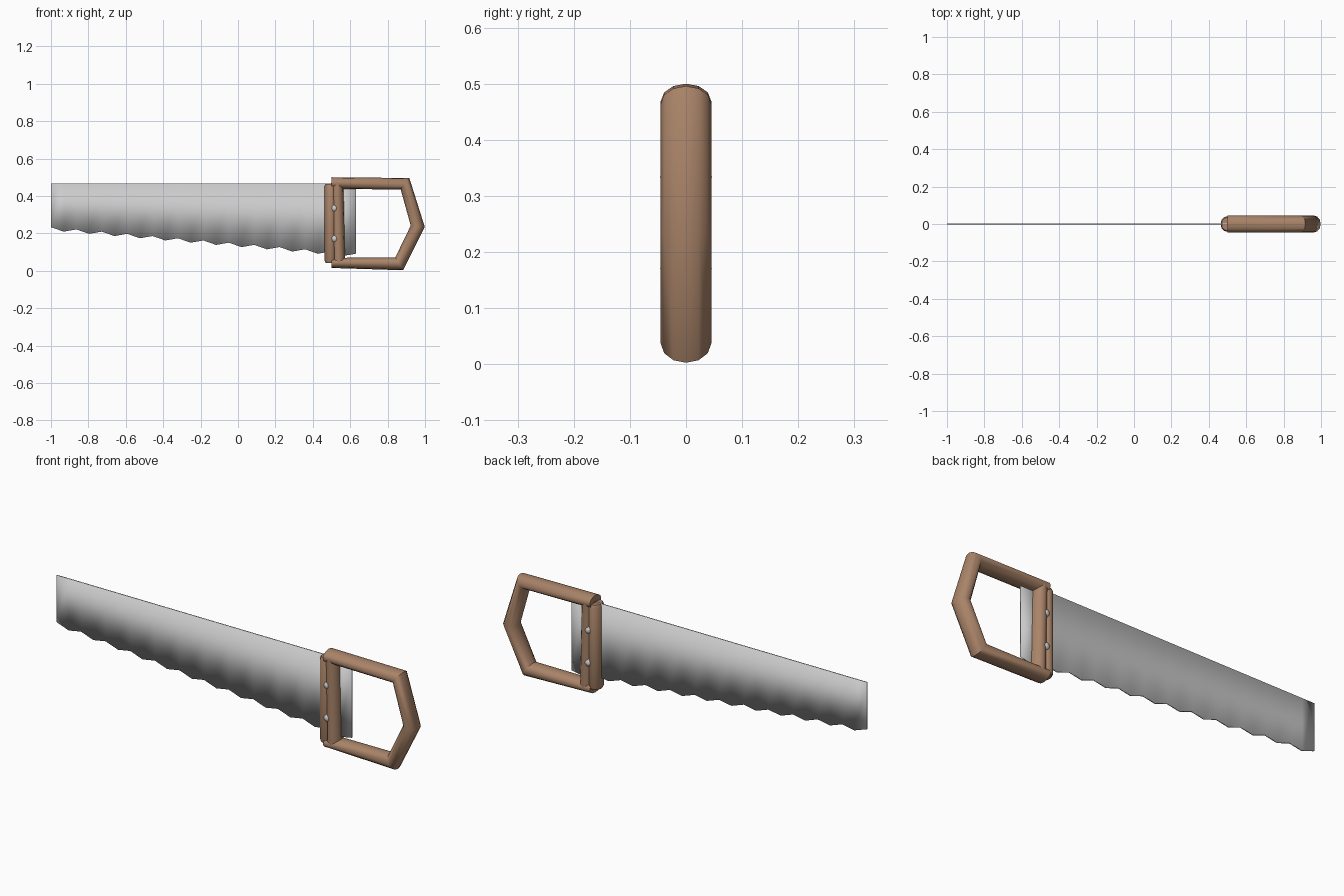
import bpy, bmesh
from math import sin, cos, pi, radians
from mathutils import Vector

if "Cube" in bpy.data.objects:
    bpy.data.objects.remove(bpy.data.objects["Cube"])

wood = bpy.data.materials.new("wood")
wood.diffuse_color = (0.40, 0.23, 0.14, 1)
wood.use_nodes = True
wood.node_tree.nodes["Principled BSDF"].inputs["Base Color"].default_value = wood.diffuse_color


def finish(name, bm, mat=None, angle=50):
    bmesh.ops.recalc_face_normals(bm, faces=bm.faces)
    me = bpy.data.meshes.new(name)
    bm.to_mesh(me)
    bm.free()
    ob = bpy.data.objects.new(name, me)
    bpy.context.collection.objects.link(ob)
    if mat:
        me.materials.append(mat)
    bpy.ops.object.select_all(action='DESELECT')
    ob.select_set(True)
    bpy.context.view_layer.objects.active = ob
    bpy.ops.object.shade_smooth_by_angle(angle=radians(angle))
    return ob


def tube(name, path, depth, sides=12):
    """Mitred oval tube in the xz plane; path holds (x, z, half width, depth scale)."""
    bm = bmesh.new()
    pts = [Vector((p[0], p[1])) for p in path]
    rings = []
    for i, p in enumerate(pts):
        d1 = (p - pts[i - 1]).normalized() if i else (pts[1] - p).normalized()
        d2 = (pts[i + 1] - p).normalized() if i < len(pts) - 1 else d1
        t = (d1 + d2).normalized()
        n = Vector((-t.y, t.x)) / t.dot(d1)
        w, s = path[i][2], path[i][3]
        ring = []
        for k in range(sides):
            a = 2 * pi * k / sides
            q = p + n * w * cos(a)
            ring.append(bm.verts.new((q.x, depth * s * sin(a), q.y)))
        rings.append(ring)
    for r, q in zip(rings, rings[1:]):
        for k in range(sides):
            j = (k + 1) % sides
            bm.faces.new((r[k], r[j], q[j], q[k]))
    bm.faces.new(rings[0])
    bm.faces.new(rings[-1])
    return finish(name, bm, wood)


# Blade: tapered sheet with twelve shallow teeth
bm = bmesh.new()
T, N = 0.003, 24
cols = []
for i in range(N + 1):
    x = -1 + 1.63 * i / N
    z = 0.233 - 0.087 * (x + 1) - (0.018 if i % 2 else 0)
    cols.append([bm.verts.new(c) for c in
                 ((x, -T, z), (x, -T, 0.466), (x, T, 0.466), (x, T, z))])
for a, b in zip(cols, cols[1:]):
    for k in range(4):
        j = (k + 1) % 4
        bm.faces.new((a[k], a[j], b[j], b[k]))
bm.faces.new(cols[0])
bm.faces.new(cols[-1])
finish("blade", bm, angle=180)

# Handle: open grip loop
tube("grip", [(0.50, 0.469, 0.031, 1), (0.893, 0.465, 0.031, 1),
              (0.961, 0.238, 0.035, 1), (0.862, 0.037, 0.034, 1),
              (0.50, 0.042, 0.027, 1)], 0.045)

# Handle: two overlapping posts clamping the blade
tube("front_post", [(0.495, 0.465, 0.027, 0.85), (0.495, 0.452, 0.032, 1),
                    (0.495, 0.055, 0.032, 1), (0.495, 0.042, 0.027, 0.85)], 0.041)
tube("rear_post", [(0.530, 0.470, 0.034, 1), (0.539, 0.040, 0.034, 1)], 0.044)

# Rivets on both sides
for side, y in (("front", -0.026), ("back", 0.026)):
    for pos, z in (("upper", 0.334), ("lower", 0.171)):
        bm = bmesh.new()
        bmesh.ops.create_uvsphere(bm, u_segments=16, v_segments=10, radius=0.02)
        bmesh.ops.translate(bm, verts=bm.verts, vec=(0.516, y, z))
        finish(f"rivet_{side}_{pos}", bm)
